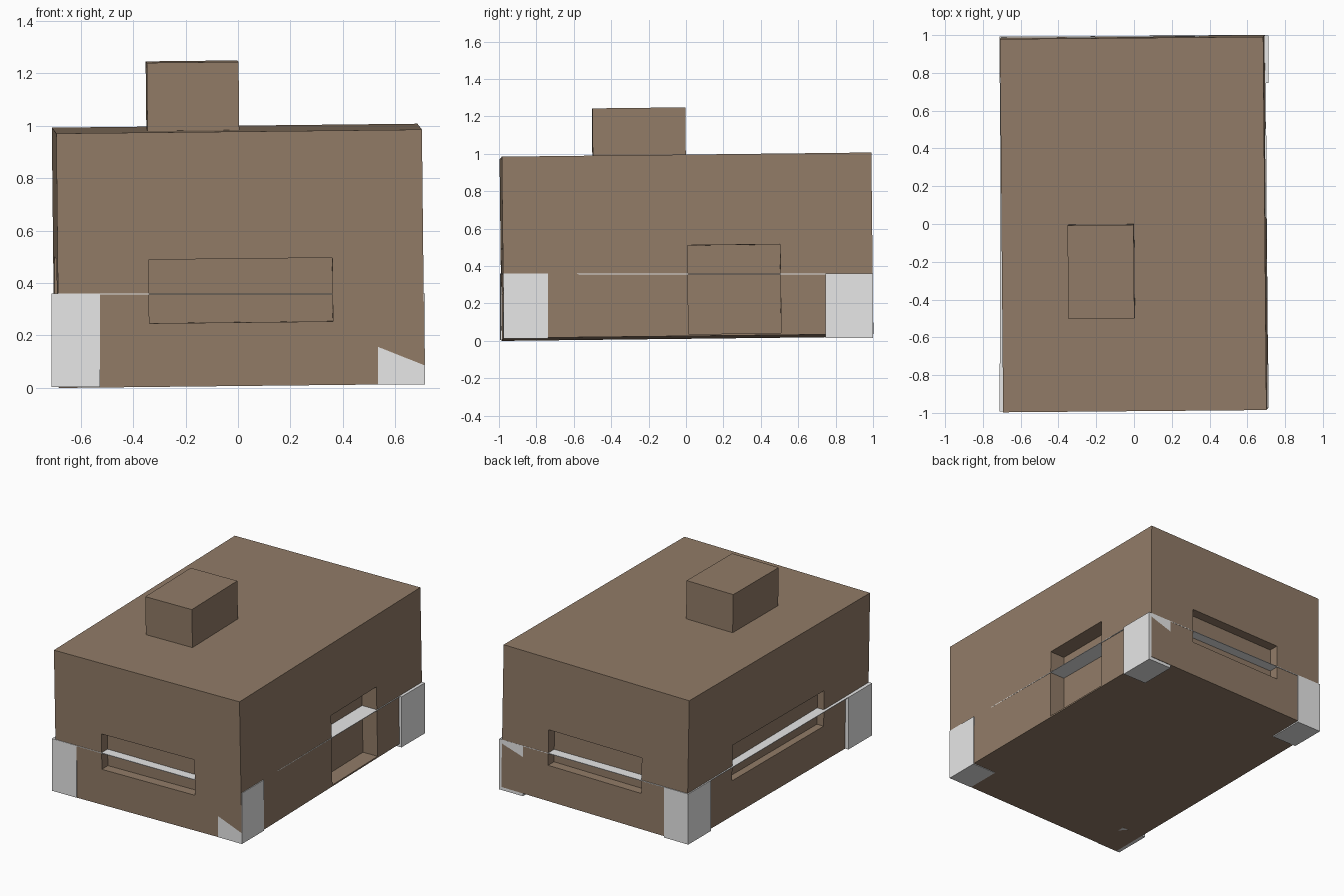
import bpy
import bmesh
from mathutils import Vector, Euler

if "Cube" in bpy.data.objects:
    bpy.data.objects.remove(bpy.data.objects["Cube"], do_unlink=True)


def material(name, rgb):
    m = bpy.data.materials.new(name)
    m.use_nodes = True
    color = (*rgb, 1.0)
    m.diffuse_color = color
    m.node_tree.nodes["Principled BSDF"].inputs["Base Color"].default_value = color
    return m


BROWN = material("earth_brown", (0.285, 0.20, 0.136))
GREY = material("light_grey", (0.8, 0.8, 0.8))


def prism(name, corners, z0, z1, mat):
    """Upright block over a counter-clockwise footprint."""
    bm = bmesh.new()
    low = [bm.verts.new((x, y, z0)) for x, y in corners]
    top = [bm.verts.new((x, y, z1)) for x, y in corners]
    bm.faces.new(low[::-1])
    bm.faces.new(top)
    n = len(corners)
    for i in range(n):
        j = (i + 1) % n
        bm.faces.new((low[i], low[j], top[j], top[i]))
    mesh = bpy.data.meshes.new(name)
    bm.to_mesh(mesh)
    bm.free()
    mesh.materials.append(mat)
    obj = bpy.data.objects.new(name, mesh)
    bpy.context.collection.objects.link(obj)
    return obj


def box(name, x, y, z, mat=BROWN):
    footprint = [(x[0], y[0]), (x[1], y[0]), (x[1], y[1]), (x[0], y[1])]
    return prism(name, footprint, z[0], z[1], mat)


def tilt(obj):
    """The house leans very slightly against its base frame."""
    obj.location = Vector((0.006, 0.008, 0.0187))
    obj.rotation_euler = Euler((0.0113, -0.0108, 0.0085))


# House body and roof block
W, D, H = 0.697, 0.988, 0.97
body = box("house_body", (-W, W), (-D, D), (0, H))
roof_block = box("roof_block", (-0.345, 0.005), (-0.495, 0.002), (H, 1.23))

# Recessed windows and doorway
sill, head, out = H / 4, H / 2, 0.1
recesses = {
    "front_window": ((-0.35, 0.35), (-D - out, -D + 0.065), (sill, head)),
    "back_window": ((-0.35, 0.35), (D - 0.065, D + out), (sill, head)),
    "side_window": ((-W - out, -W + 0.05), (-0.5, 0.5), (sill, head)),
    "doorway": ((W - 0.11, W + out), (0, 0.495), (0.01, head)),
}
bpy.context.view_layer.objects.active = body
for name, (x, y, z) in recesses.items():
    cutter = box(name + "_cutter", x, y, z)
    cutter.hide_render = True
    mod = body.modifiers.new(name, "BOOLEAN")
    mod.operation = "DIFFERENCE"
    mod.solver = "EXACT"
    mod.object = cutter
    bpy.ops.object.modifier_apply(modifier=name)
    bpy.data.objects.remove(cutter, do_unlink=True)

for obj in (body, roof_block):
    tilt(obj)


# Base frame: corner legs whose outer faces follow slightly skewed edges
def front_edge(x):
    return -0.9841 + 0.0131 * x


def back_edge(x):
    return 0.995 + 0.005 * x


LEG_TOP = 0.36
for side, outer, inner in (("right", -0.711, -0.527), ("left", 0.712, 0.534)):
    x0, x1 = sorted((outer, inner))
    bottom = 0.004 if side == "right" else 0.013
    prism("front_leg_" + side,
          [(x0, front_edge(x0)), (x1, front_edge(x1)), (x1, -0.738), (x0, -0.738)],
          bottom, LEG_TOP, GREY)
    prism("back_leg_" + side,
          [(x0, 0.747), (x1, 0.747), (x1, back_edge(x1)), (x0, back_edge(x0))],
          0.015, LEG_TOP, GREY)

# Thin plate resting on the legs, seen inside the recesses
prism("base_plate",
      [(-0.709, front_edge(-0.709)), (0.706, front_edge(0.706)),
       (0.698, back_edge(0.698)), (-0.709, back_edge(-0.709))],
      LEG_TOP - 0.004, LEG_TOP, GREY)
